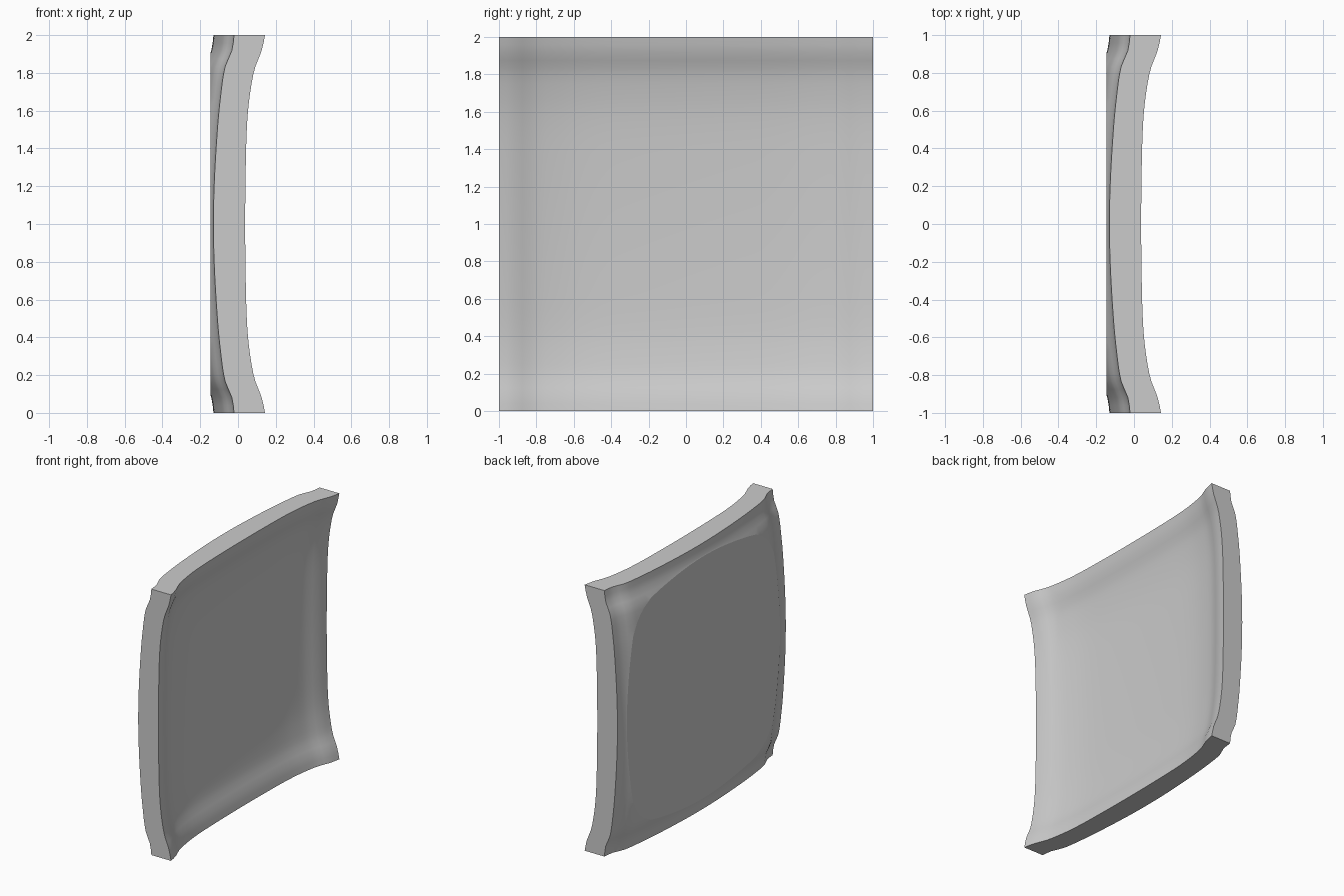
import bpy, bmesh, math

if "Cube" in bpy.data.objects:
    bpy.data.objects.remove(bpy.data.objects["Cube"])

# Rise of each face along one axis: (distance from the edge, height)
FRONT = [(0, .143), (.08, .126), (.17, .091), (.25, .073), (.4, .053), (.6, .043), (1, .038)]
BACK = [(0, -.021), (.08, -.032), (.17, -.069), (.34, -.094), (.5, -.109), (.77, -.125), (1, -.13)]
FLAT_BACK = -0.145
CELLS = 48


def curve(points, d):
    """Smooth interpolation through the profile points."""
    def slope(i):
        a, b = points[max(i - 1, 0)], points[min(i + 1, len(points) - 1)]
        return 0 if i == len(points) - 1 else (b[1] - a[1]) / (b[0] - a[0])
    i = 0
    while i < len(points) - 2 and d > points[i + 1][0]:
        i += 1
    (x0, y0), (x1, y1) = points[i], points[i + 1]
    w = x1 - x0
    t = (d - x0) / w
    s = t * t * (3 - 2 * t)
    return (y0 * (1 - s) + y1 * s + w * slope(i) * t * (1 - t) ** 2
            - w * slope(i + 1) * t * t * (1 - t))


def dish(points, y, z):
    """Sum of the rises along both axes, matching the profile at the edges."""
    return curve(points, 1 - abs(y)) + curve(points, 1 - abs(z)) - points[0][1]


# Square sheet, thickened towards the back
bm = bmesh.new()
bmesh.ops.create_grid(bm, x_segments=CELLS, y_segments=CELLS, size=1)
front = list(bm.verts)
extruded = bmesh.ops.extrude_face_region(bm, geom=bm.faces[:], use_keep_orig=True)
back = [g for g in extruded["geom"] if isinstance(g, bmesh.types.BMVert)]
for verts, points in ((front, FRONT), (back, BACK)):
    for v in verts:
        y, z = v.co.x, v.co.y
        v.co = (dish(points, y, z), y, z + 1)

# Cut the bulging back off flat
cut = bmesh.ops.bisect_plane(bm, geom=bm.verts[:] + bm.edges[:] + bm.faces[:],
                             plane_co=(FLAT_BACK, 0, 0), plane_no=(1, 0, 0), clear_inner=True)
rim = [g for g in cut["geom_cut"] if isinstance(g, bmesh.types.BMEdge)]
bmesh.ops.contextual_create(bm, geom=rim)
bmesh.ops.recalc_face_normals(bm, faces=bm.faces[:])

mesh = bpy.data.meshes.new("dished_panel")
bm.to_mesh(mesh)
bm.free()
panel = bpy.data.objects.new("dished_panel", mesh)
bpy.context.collection.objects.link(panel)

# Plain grey
grey = bpy.data.materials.new("light grey")
grey.use_nodes = True
colour = (0.6, 0.6, 0.6, 1)
grey.diffuse_color = colour
grey.node_tree.nodes["Principled BSDF"].inputs["Base Color"].default_value = colour
mesh.materials.append(grey)

bpy.context.view_layer.objects.active = panel
panel.select_set(True)
bpy.ops.object.shade_smooth_by_angle(angle=math.radians(20))
# The flat back and the side walls keep crisp borders
for p in mesh.polygons:
    if p.normal.x < -0.9999 and len(p.vertices) > 4:
        p.use_smooth = False
